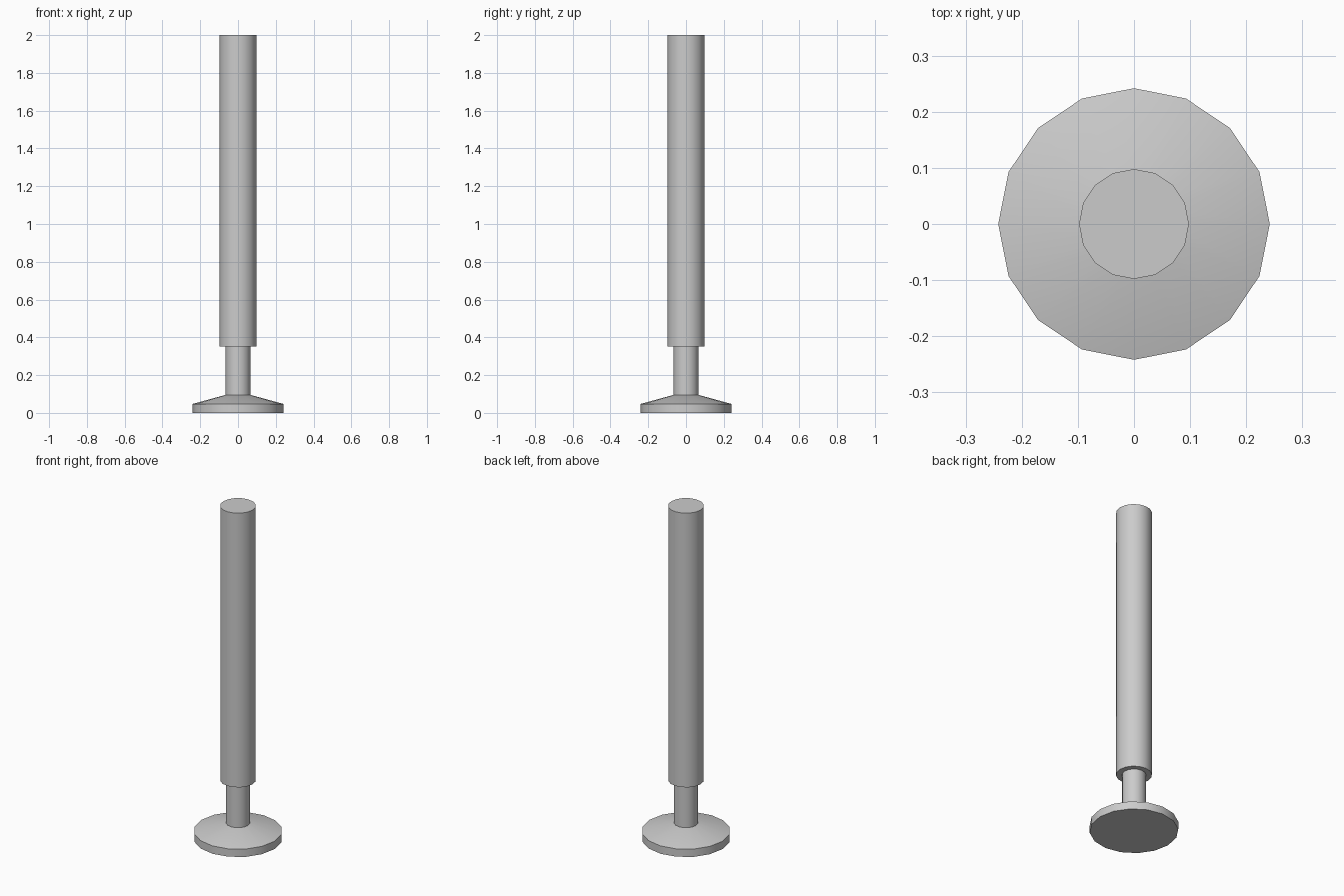
import bpy
import bmesh
import math

SIDES = 16

cube = bpy.data.objects.get("Cube")
if cube:
    bpy.data.objects.remove(cube, do_unlink=True)

# Single grey metal finish
grey = bpy.data.materials.new("grey_metal")
grey.use_nodes = True
colour = (0.6, 0.6, 0.6, 1.0)
grey.diffuse_color = colour
grey.node_tree.nodes["Principled BSDF"].inputs["Base Color"].default_value = colour


def turned_part(name, profile):
    """Stack rings of (radius, height), bridge them and cap both ends."""
    bm = bmesh.new()
    rings = []
    for radius, z in profile:
        ring = []
        for i in range(SIDES):
            a = math.tau * i / SIDES
            ring.append(bm.verts.new((radius * math.cos(a), radius * math.sin(a), z)))
        rings.append(ring)
    for low, high in zip(rings, rings[1:]):
        for i in range(SIDES):
            j = (i + 1) % SIDES
            bm.faces.new((low[i], low[j], high[j], high[i]))
    bm.faces.new(rings[0][::-1])
    bm.faces.new(rings[-1])
    mesh = bpy.data.meshes.new(name)
    bm.to_mesh(mesh)
    bm.free()
    mesh.materials.append(grey)
    part = bpy.data.objects.new(name, mesh)
    bpy.context.collection.objects.link(part)
    bpy.ops.object.select_all(action="DESELECT")
    part.select_set(True)
    bpy.context.view_layer.objects.active = part
    bpy.ops.object.shade_smooth_by_angle(angle=math.radians(30))
    return part


# Foot disc with a sloped top, adjusting stem, and main leg tube
turned_part("foot", [(0.242, 0), (0.242, 0.047), (0.066, 0.095)])
turned_part("stem", [(0.066, 0.095), (0.066, 0.352)])
turned_part("leg_tube", [(0.098, 0.352), (0.098, 2.0)])
